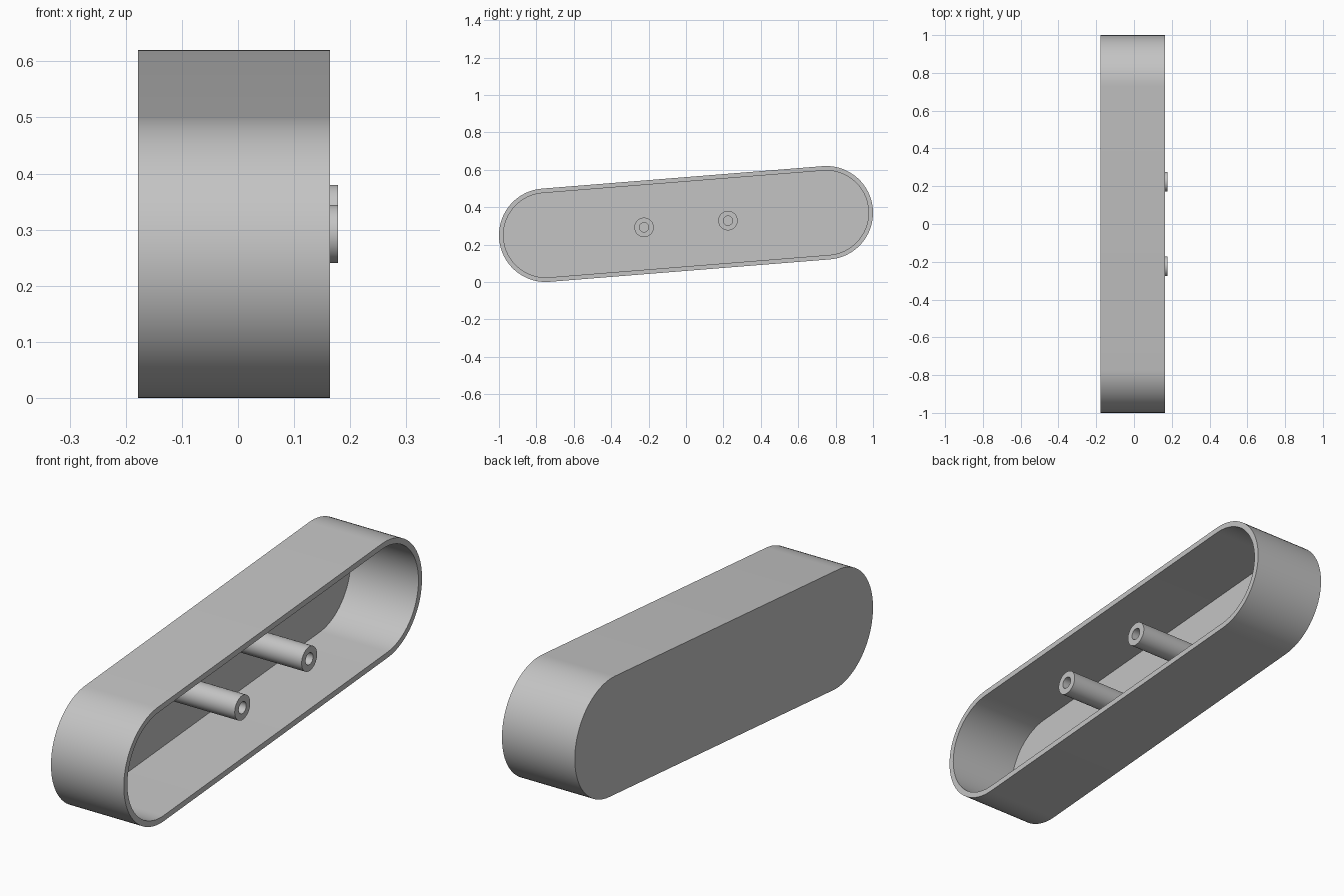
import bpy, bmesh, math

cube = bpy.data.objects.get("Cube")
if cube:
    bpy.data.objects.remove(cube, do_unlink=True)

# Single grey material
GREY = (0.55, 0.55, 0.55, 1.0)
grey = bpy.data.materials.new("plain_grey")
grey.use_nodes = True
grey.diffuse_color = GREY
grey.node_tree.nodes["Principled BSDF"].inputs["Base Color"].default_value = GREY

TILT = math.atan2(0.06, 0.75)      # slope of the long axis in the YZ plane
HALF = math.hypot(0.06, 0.75)      # half distance between the end arc centres
MID_Z = 0.31
BACK, RIM, POST_TIP = -0.178, 0.164, 0.178
WALL = 0.024


def along(distance):
    """Point on the tilted long axis."""
    return distance * math.cos(TILT), MID_Z + distance * math.sin(TILT)


def outline(centre, half, radius, steps):
    """Rounded slot outline; a circle when half is zero."""
    points = []
    for side in (1, -1):
        cy, cz = along(centre + side * half)
        start = TILT - side * math.pi / 2 if side == 1 else TILT + math.pi / 2
        for i in range(steps + 1):
            a = start + math.pi * i / steps
            points.append((cy + radius * math.cos(a), cz + radius * math.sin(a)))
    return points


def cup(name, centre, half, radius, inner, x_back, x_front, x_floor, steps):
    """Hollow extrusion, open toward +x and closed at the back."""
    bm = bmesh.new()
    rings = []
    for r, x in ((radius, x_back), (radius, x_front), (inner, x_front), (inner, x_floor)):
        rings.append([bm.verts.new((x, y, z)) for y, z in outline(centre, half, r, steps)])
    count = len(rings[0])
    for a, b in zip(rings, rings[1:]):
        for i in range(count):
            j = (i + 1) % count
            bm.faces.new((a[i], a[j], b[j], b[i]))
    bm.faces.new(rings[0])
    bm.faces.new(rings[-1])
    bmesh.ops.remove_doubles(bm, verts=bm.verts, dist=1e-5)
    bmesh.ops.recalc_face_normals(bm, faces=bm.faces)
    mesh = bpy.data.meshes.new(name)
    bm.to_mesh(mesh)
    bm.free()
    mesh.materials.append(grey)
    obj = bpy.data.objects.new(name, mesh)
    bpy.context.collection.objects.link(obj)
    bpy.ops.object.select_all(action="DESELECT")
    obj.select_set(True)
    bpy.context.view_layer.objects.active = obj
    bpy.ops.object.shade_smooth_by_angle(angle=math.radians(30))
    return obj


# Open housing with a rounded slot outline
cup("housing", 0, HALF, 0.25, 0.25 - WALL, BACK, RIM, BACK + WALL, 40)

# Two hollow mounting posts standing on the housing floor
for label, offset in (("front", -0.225), ("back", 0.225)):
    cup(label + "_post", offset, 0, 0.052, 0.025,
        BACK + WALL / 2, POST_TIP, BACK + WALL + 0.002, 20)
